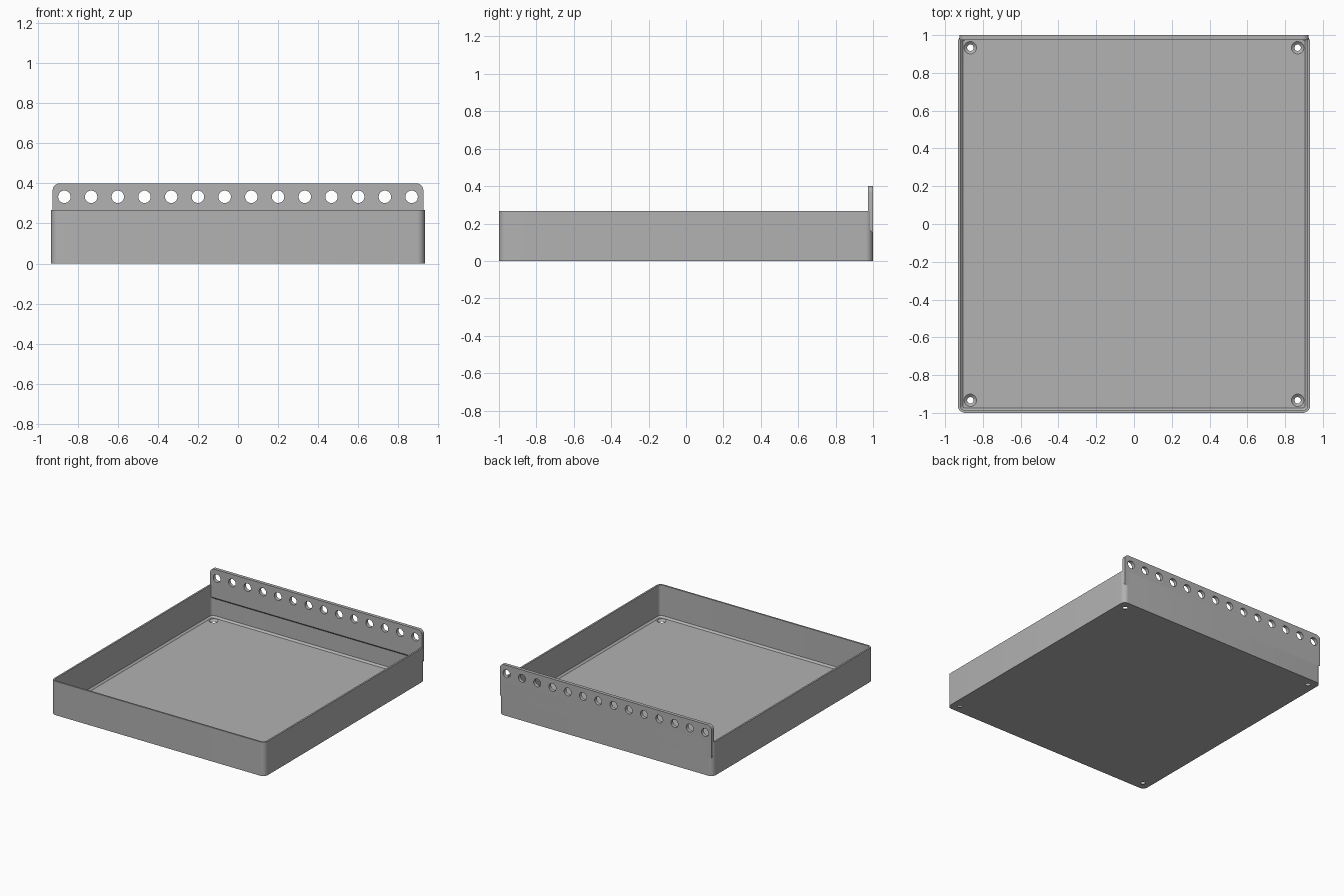
import bpy, bmesh
from math import pi, sin, cos
from mathutils import Matrix, Vector

if "Cube" in bpy.data.objects:
    bpy.data.objects.remove(bpy.data.objects["Cube"])

UNIT = 0.1333            # hole pitch
HALF_X, HALF_Y = 0.933, 1.0
WALL_TOP, WALL = 0.267, 0.0133
RADIUS = 0.04            # vertical corner radius
PLATE_X, PLATE_TOP, PLATE_THICK = 0.925, 0.4, 0.0267

grey = bpy.data.materials.new("plain grey")
grey.use_nodes = True
grey.diffuse_color = (0.445, 0.445, 0.445, 1)
grey.node_tree.nodes["Principled BSDF"].inputs["Base Color"].default_value = grey.diffuse_color


def make_object(name, bm):
    bmesh.ops.recalc_face_normals(bm, faces=bm.faces)
    mesh = bpy.data.meshes.new(name)
    bm.to_mesh(mesh)
    bm.free()
    mesh.materials.append(grey)
    obj = bpy.data.objects.new(name, mesh)
    bpy.context.collection.objects.link(obj)
    return obj


def cut(obj, cutter):
    mod = obj.modifiers.new("holes", "BOOLEAN")
    mod.operation, mod.solver, mod.object = "DIFFERENCE", "EXACT", cutter
    bpy.ops.object.select_all(action="DESELECT")
    bpy.context.view_layer.objects.active = obj
    obj.select_set(True)
    bpy.ops.object.modifier_apply(modifier=mod.name)
    bpy.data.objects.remove(cutter)
    bpy.ops.object.shade_smooth_by_angle(angle=pi / 6)


def arc(cx, cy, r, start, steps=8):
    """Quarter circle of points, counter-clockwise from the start angle."""
    return [(cx + r * cos(start + i * pi / 2 / steps),
             cy + r * sin(start + i * pi / 2 / steps)) for i in range(steps + 1)]


def rounded_ring(bm, inset, z):
    x, y, r = HALF_X - RADIUS, HALF_Y - RADIUS, RADIUS - inset
    points = []
    for k, (sx, sy) in enumerate([(1, 1), (-1, 1), (-1, -1), (1, -1)]):
        points += arc(sx * x, sy * y, r, k * pi / 2)
    return [bm.verts.new((px, py, z)) for px, py in points]


# Tray: nested rounded outlines, with a sloped edge around the floor
bm = bmesh.new()
rings = [rounded_ring(bm, inset, z) for inset, z in [
    (0, 0), (0, WALL_TOP), (WALL, WALL_TOP), (WALL, 2 * WALL), (2 * WALL, WALL)]]
for low, high in zip(rings, rings[1:]):
    for i in range(len(low)):
        j = (i + 1) % len(low)
        bm.faces.new((low[i], low[j], high[j], high[i]))
bm.faces.new(rings[0])
bm.faces.new(rings[-1])
tray = make_object("tray", bm)

# Countersunk screw holes in the floor corners
bm = bmesh.new()
for sx in (-1, 1):
    for sy in (-1, 1):
        bmesh.ops.create_cone(bm, cap_ends=True, segments=32, radius1=0.001,
                              radius2=0.049, depth=0.04,
                              matrix=Matrix.Translation((sx * 6.5 * UNIT, sy * 7 * UNIT, 0.0067)))
cut(tray, make_object("screw_hole_cutter", bm))

# Back plate: rounded upper corners and a sloped underside
bm = bmesh.new()
r, bottom = 0.035, 0.147
outline = ([(-PLATE_X, bottom), (PLATE_X, bottom)]
           + arc(PLATE_X - r, PLATE_TOP - r, r, 0)
           + arc(r - PLATE_X, PLATE_TOP - r, r, pi / 2))
face = bm.faces.new([bm.verts.new((x, HALF_Y, z)) for x, z in outline])
front = bmesh.ops.extrude_face_region(bm, geom=[face])["geom"]
for v in [g for g in front if isinstance(g, bmesh.types.BMVert)]:
    v.co.y -= PLATE_THICK
    if v.co.z < bottom + 0.001:
        v.co.z += PLATE_THICK
plate = make_object("back_plate", bm)

# Row of round holes along the plate
bm = bmesh.new()
for i in range(14):
    place = Matrix.Translation(((i - 6.5) * UNIT, HALF_Y, 2.5 * UNIT)) @ Matrix.Rotation(pi / 2, 4, "X")
    bmesh.ops.create_cone(bm, cap_ends=True, segments=32, radius1=0.031,
                          radius2=0.031, depth=0.2, matrix=place)
cut(plate, make_object("plate_hole_cutter", bm))
